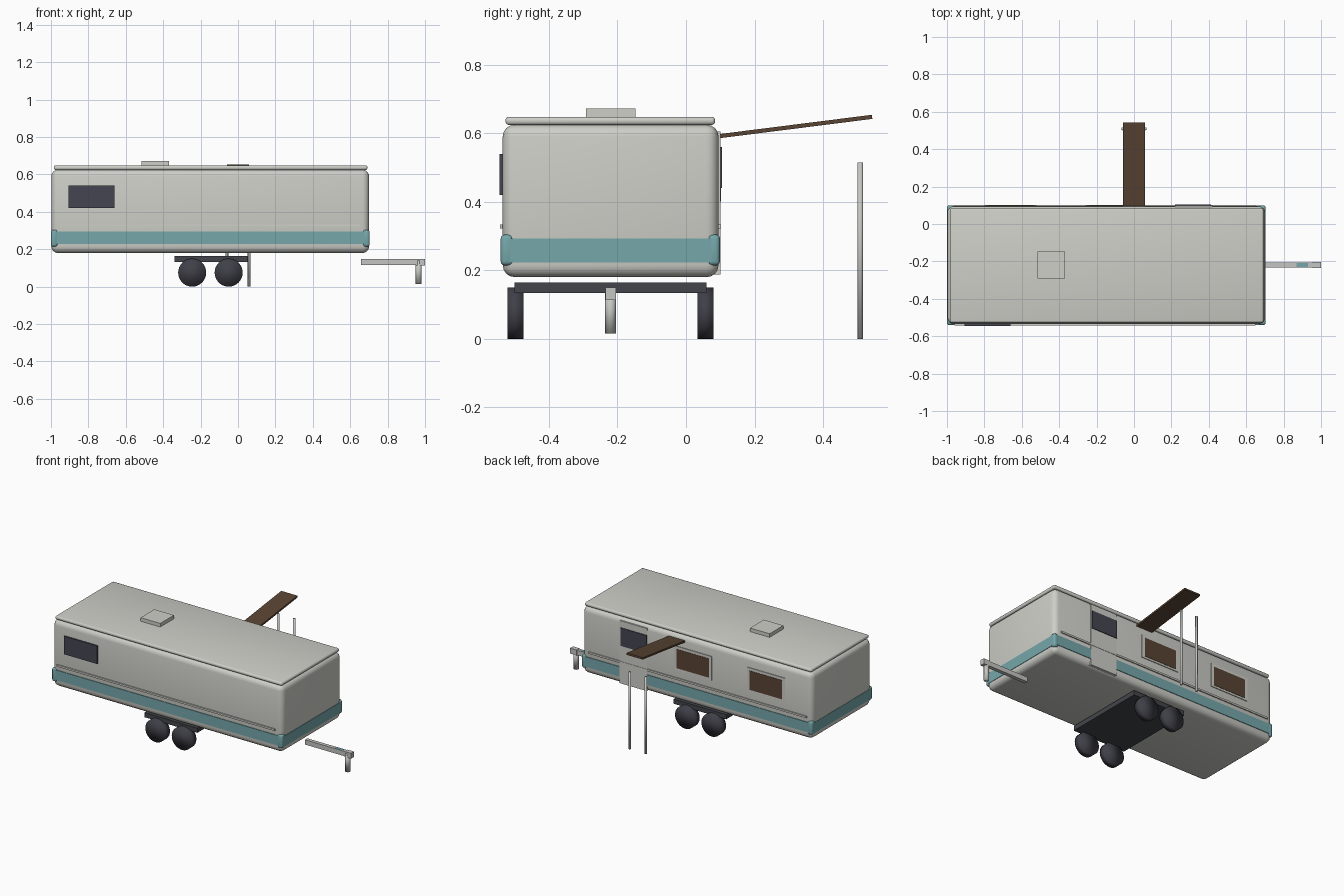
import bpy
from math import radians
from mathutils import Vector

cube = bpy.data.objects.get("Cube")
if cube:
    bpy.data.objects.remove(cube, do_unlink=True)


def material(name, r, g, b):
    m = bpy.data.materials.new(name)
    m.use_nodes = True
    m.diffuse_color = (r, g, b, 1)
    m.node_tree.nodes["Principled BSDF"].inputs["Base Color"].default_value = (r, g, b, 1)
    return m


CREAM = material("warm_white", 0.62, 0.62, 0.58)
TEAL = material("teal", 0.18, 0.39, 0.41)
GLASS = material("dark_glass", 0.06, 0.06, 0.085)
RUBBER = material("dark_rubber", 0.05, 0.05, 0.065)
STEEL = material("chassis_steel", 0.055, 0.06, 0.07)
WOOD = material("brown", 0.1, 0.058, 0.034)
METAL = material("light_metal", 0.56, 0.56, 0.54)


def box(name, x, y, z, mat, bevel=0, segments=3):
    """Box between (min, max) pairs, with optional rounded edges."""
    spans = [Vector(p) for p in (x, y, z)]
    bpy.ops.mesh.primitive_cube_add(size=1, location=[(s[0] + s[1]) / 2 for s in spans])
    ob = bpy.context.object
    ob.name = name
    ob.scale = [s[1] - s[0] for s in spans]
    bpy.ops.object.transform_apply(location=False, rotation=False, scale=True)
    ob.data.materials.append(mat)
    if bevel:
        mod = ob.modifiers.new("rounded_edges", "BEVEL")
        mod.width = bevel
        mod.segments = segments
        bpy.ops.object.modifier_apply(modifier=mod.name)
        bpy.ops.object.shade_smooth_by_angle(angle=radians(40))
    return ob


def cylinder(name, radius, depth, location, mat, rotation=(0, 0, 0), sides=32):
    bpy.ops.mesh.primitive_cylinder_add(vertices=sides, radius=radius, depth=depth,
                                        location=location, rotation=rotation)
    ob = bpy.context.object
    ob.name = name
    ob.data.materials.append(mat)
    bpy.ops.object.shade_smooth()
    return ob


# Body shell, roof and hatch
box("body", (-0.998, 0.701), (-0.535, 0.095), (0.18, 0.625), CREAM, 0.035, 4)
box("roof", (-0.985, 0.692), (-0.527, 0.085), (0.624, 0.648), CREAM, 0.01)
box("roof_hatch", (-0.515, -0.37), (-0.292, -0.147), (0.645, 0.672), CREAM)

# Teal band wrapping the body, with raised corner caps
box("band_long", (-0.975, 0.68), (-0.539, 0.099), (0.228, 0.295), TEAL)
box("band_ends", (-1.0, 0.704), (-0.515, 0.075), (0.222, 0.292), TEAL)
for x in (-1.0, 0.668):
    for y in (-0.541, 0.063):
        box("band_corner", (x, x + 0.036), (y, y + 0.036), (0.214, 0.304), TEAL, 0.012)

# Thin trim rails along both long sides
for y in (-0.538, 0.097):
    box("side_trim", (-0.96, 0.65), (y - 0.005, y + 0.005), (0.322, 0.334), CREAM)

# Front window
box("front_window", (-0.905, -0.66), (-0.545, -0.53), (0.42, 0.54), GLASS)

# Door with its window
box("door", (0.22, 0.42), (0.08, 0.1), (0.187, 0.605), CREAM)
box("door_window", (0.22, 0.412), (0.09, 0.105), (0.44, 0.56), GLASS)

# Framed serving windows on the back
for x in (-0.66, -0.12):
    box("window_frame", (x - 0.14, x + 0.14), (0.085, 0.1), (0.387, 0.545), CREAM)
    box("window_pane", (x - 0.12, x + 0.12), (0.095, 0.102), (0.4, 0.527), WOOD)

# Awning and its posts
awning = box("awning", (-0.06, 0.06), (0.094, 0.545), (0.6135, 0.6255), WOOD)
awning.rotation_euler.x = radians(7.2)
for x in (-0.06, 0.06):
    cylinder("awning_post", 0.008, 0.515, (x, 0.509, 0.2575), METAL, sides=16)

# Chassis and wheels
box("chassis", (-0.34, 0.05), (-0.5, 0.06), (0.133, 0.164), STEEL)
for x in (-0.245, -0.05):
    for y in (-0.498, 0.057):
        cylinder("wheel", 0.075, 0.046, (x, y, 0.075), RUBBER, (radians(90), 0, 0))

# Tow bar, coupler and jockey leg
box("tow_bar", (0.658, 0.96), (-0.232, -0.207), (0.115, 0.147), METAL)
box("coupler", (0.952, 1.0), (-0.235, -0.204), (0.113, 0.149), METAL)
box("tow_bar_marking", (0.87, 0.93), (-0.231, -0.208), (0.143, 0.148), TEAL)
cylinder("jockey_leg", 0.016, 0.125, (0.966, -0.22, 0.0775), METAL, sides=24)
